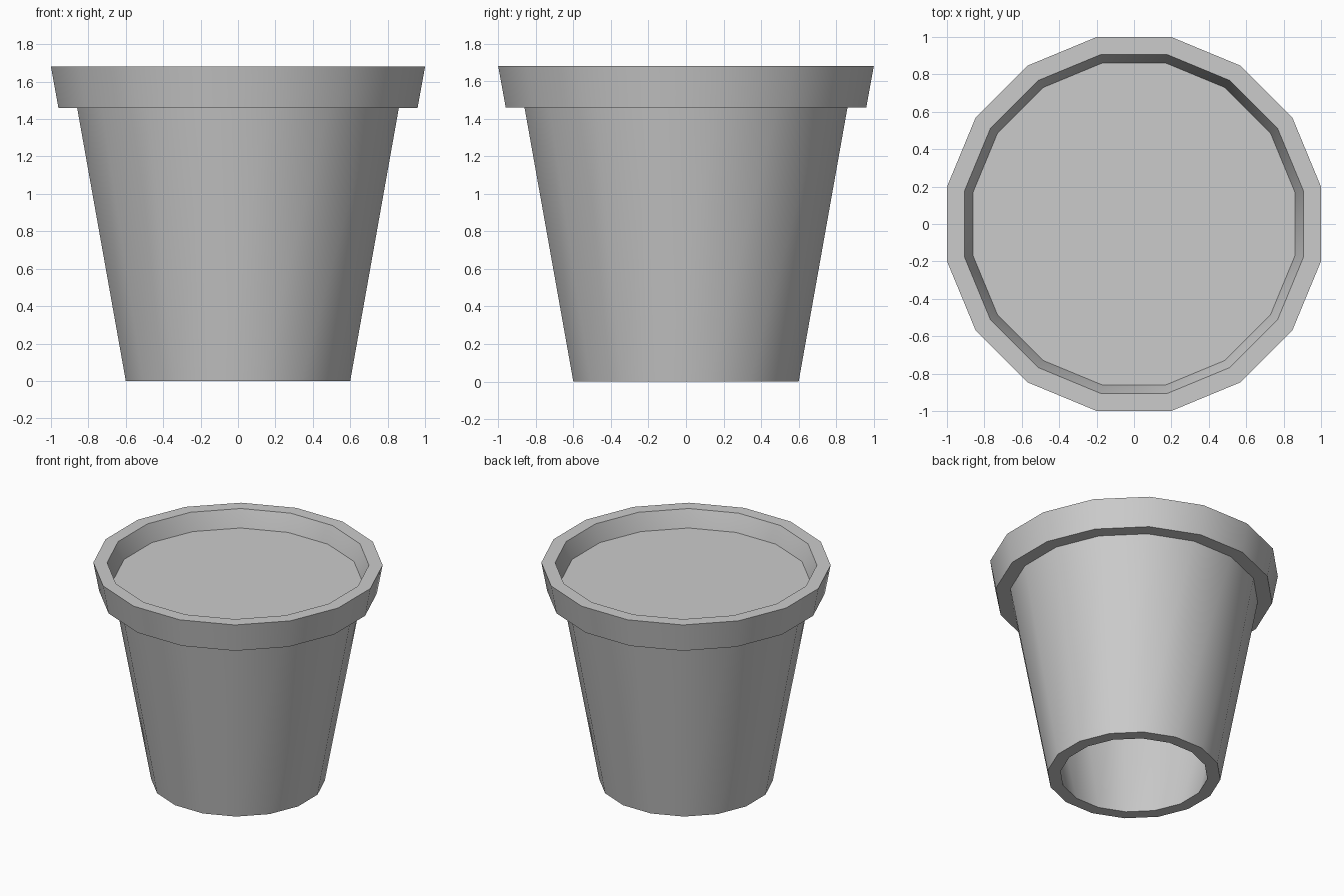
import bpy, bmesh
from math import cos, sin, pi

if "Cube" in bpy.data.objects:
    bpy.data.objects.remove(bpy.data.objects["Cube"])

SIDES = 16
STEP = 2 * pi / SIDES


def ring(bm, flat_radius, z):
    """One 16-sided ring; the radius is measured to the flats, which face x and y."""
    r = flat_radius / cos(STEP / 2)
    return [bm.verts.new((r * cos((i + 0.5) * STEP), r * sin((i + 0.5) * STEP), z))
            for i in range(SIDES)]


def finish(bm, name):
    mesh = bpy.data.meshes.new(name)
    bm.to_mesh(mesh)
    bm.free()
    obj = bpy.data.objects.new(name, mesh)
    bpy.context.collection.objects.link(obj)
    bpy.ops.object.select_all(action='DESELECT')
    obj.select_set(True)
    bpy.context.view_layer.objects.active = obj
    bpy.ops.object.shade_smooth_by_angle(angle=pi / 6)
    return obj


# Pot: closed wall profile (outer wall, overhanging rim, inner wall, open base)
profile = [(0.60, 0.0), (0.86, 1.46), (0.96, 1.46), (1.0, 1.68),
           (0.905, 1.68), (0.86, 1.55), (0.51, 0.0)]
bm = bmesh.new()
rings = [ring(bm, r, z) for r, z in profile]
for k, low in enumerate(rings):
    high = rings[(k + 1) % len(rings)]
    for i in range(SIDES):
        j = (i + 1) % SIDES
        bm.faces.new((low[i], low[j], high[j], high[i]))
bmesh.ops.recalc_face_normals(bm, faces=bm.faces)
finish(bm, "pot")

# Soil: flat disc set a little below the rim
bm = bmesh.new()
bm.faces.new(ring(bm, 0.86, 1.55))
finish(bm, "soil")
